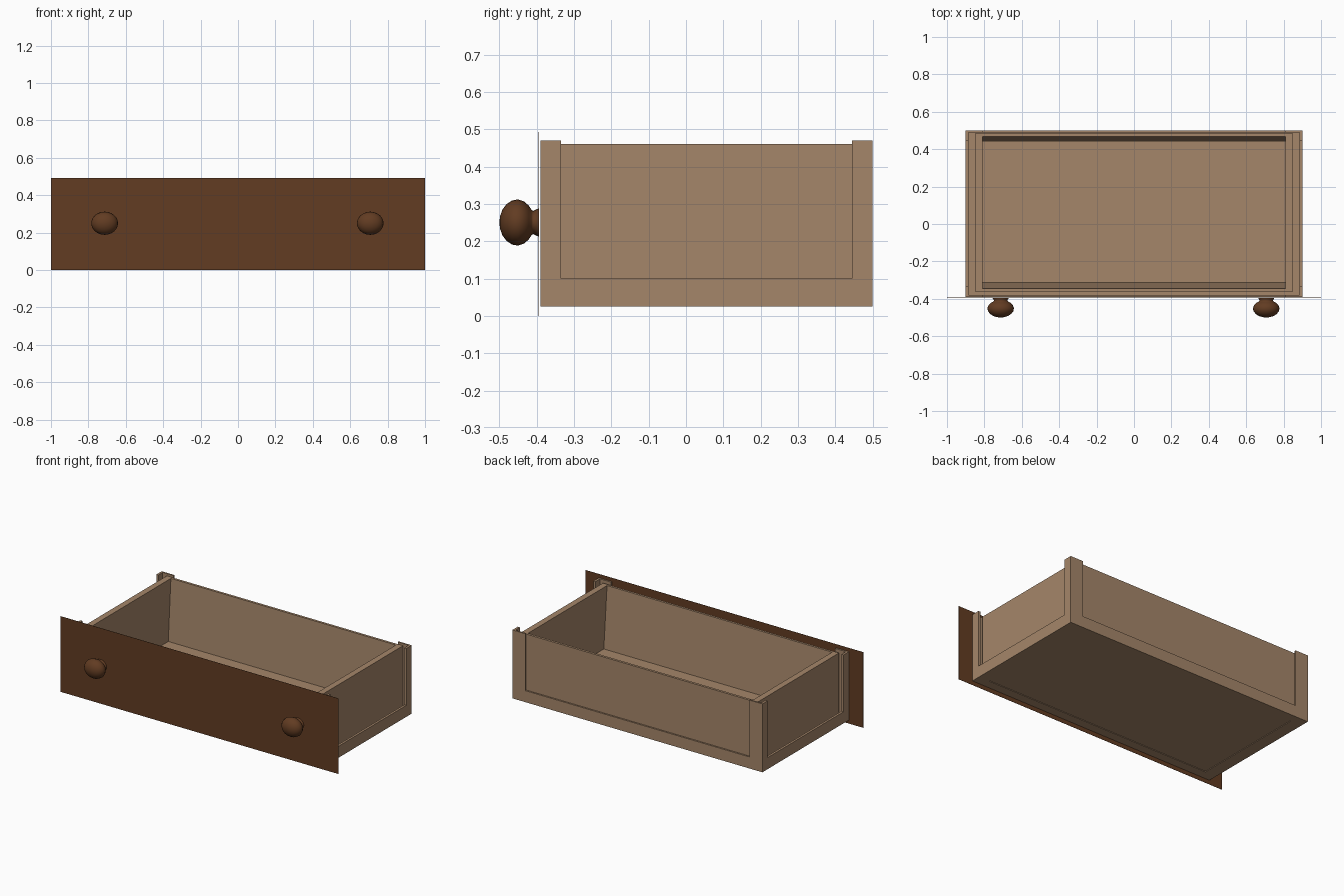
import bpy
import bmesh
import math
from mathutils import Matrix, Vector

cube = bpy.data.objects.get("Cube")
if cube:
    bpy.data.objects.remove(cube, do_unlink=True)


def make_material(name, rgb):
    mat = bpy.data.materials.new(name)
    mat.use_nodes = True
    color = (*rgb, 1)
    mat.diffuse_color = color
    bsdf = mat.node_tree.nodes["Principled BSDF"]
    bsdf.inputs["Base Color"].default_value = color
    bsdf.inputs["Roughness"].default_value = 0.7
    return mat


pale_wood = make_material("pale wood", (0.375, 0.238, 0.142))
dark_wood = make_material("dark wood", (0.122, 0.045, 0.016))


def finish(name, bm, mat):
    bmesh.ops.recalc_face_normals(bm, faces=bm.faces)
    mesh = bpy.data.meshes.new(name)
    bm.to_mesh(mesh)
    bm.free()
    mesh.materials.append(mat)
    obj = bpy.data.objects.new(name, mesh)
    bpy.context.collection.objects.link(obj)
    return obj


def prism(name, points, axis, start, end, mat=pale_wood):
    """Extrude a closed section along x (section in y, z) or z (section in x, y)."""
    bm = bmesh.new()
    if axis == "x":
        verts = [bm.verts.new((start, a, b)) for a, b in points]
        move = Vector((end - start, 0, 0))
    else:
        verts = [bm.verts.new((a, b, start)) for a, b in points]
        move = Vector((0, 0, end - start))
    face = bm.faces.new(verts)
    result = bmesh.ops.extrude_face_region(bm, geom=[face])
    moved = [v for v in result["geom"] if isinstance(v, bmesh.types.BMVert)]
    bmesh.ops.translate(bm, verts=moved, vec=move)
    return finish(name, bm, mat)


def box(name, x, y, z, mat=pale_wood):
    section = [(x[0], y[0]), (x[1], y[0]), (x[1], y[1]), (x[0], y[1])]
    return prism(name, section, "z", z[0], z[1], mat)


# Outer frame limits, frame thickness, and the inner tray
W, FRONT, BACK = 0.9, -0.39, 0.5
BASE, RAIL_TOP, POST_TOP = 0.025, 0.1, 0.47
THICK_X, THICK_Y = 0.015, 0.01
TRAY_OUT, TRAY_IN, TRAY_TOP = 0.85, 0.81, 0.46
FLOOR_LOW, FLOOR_TOP = 0.029, 0.06

# Side walls of the tray, set in behind the lower rails
for side, label in ((-1, "right"), (1, "left")):
    box(label + "_side_wall", sorted((side * TRAY_IN, side * TRAY_OUT)),
        (-0.36, 0.483), (FLOOR_LOW, TRAY_TOP))
    box(label + "_lower_rail", sorted((side * (W - THICK_X), side * W)),
        (FRONT, BACK), (BASE, RAIL_TOP))

# Front and back walls lean outward on the inside
for label, outer, top, bottom, face, sign in (
        ("front", -0.36, -0.345, -0.312, FRONT, 1),
        ("back", 0.483, 0.467, 0.44, BACK, -1)):
    section = [(outer, FLOOR_LOW), (outer, TRAY_TOP), (top, TRAY_TOP),
               (bottom, FLOOR_TOP), (bottom, FLOOR_LOW)]
    prism(label + "_wall", section, "x", -TRAY_IN, TRAY_IN)
    box(label + "_lower_rail", (-W, W), sorted((face, face + sign * THICK_Y)),
        (BASE, RAIL_TOP))

# L-shaped corner posts standing slightly above the walls
for sx, xlabel in ((-1, "right"), (1, "left")):
    for face, sy, ylabel in ((FRONT, 1, "front"), (BACK, -1, "back")):
        near_x, far_x = sx * (W - THICK_X), sx * (W - 0.093)
        near_y, far_y = face + sy * THICK_Y, face + sy * 0.055
        section = [(sx * W, face), (far_x, face), (far_x, near_y),
                   (near_x, near_y), (near_x, far_y), (sx * W, far_y)]
        prism(f"{ylabel}_{xlabel}_post", section, "z", BASE, POST_TOP)

# Floor, and the very shallow border around the underside
box("floor", (-0.886, 0.886), (FRONT + 0.009, BACK - 0.009), (FLOOR_LOW, FLOOR_TOP))
for sx, label in ((-1, "right"), (1, "left")):
    box(label + "_base_border", sorted((sx * 0.82, sx * 0.886)),
        (FRONT + 0.009, BACK - 0.009), (BASE, 0.035))
for label, y in (("front", (FRONT + 0.009, -0.33)), ("back", (0.44, BACK - 0.009))):
    box(label + "_base_border", (-0.83, 0.83), y, (BASE, 0.035))

# Wide, very thin drawer front
box("drawer_front", (-1, 1), (-0.3945, -0.3935), (0, 0.492), dark_wood)

# Turned knobs: radius and depth profile spun about the y axis
profile = [(0.038, -0.394), (0.035, -0.401), (0.031, -0.409), (0.034, -0.414),
           (0.045, -0.421), (0.056, -0.433), (0.062, -0.450), (0.059, -0.466),
           (0.049, -0.481), (0.034, -0.492), (0.017, -0.498), (0, -0.5)]
for x, label in ((-0.713, "right"), (0.707, "left")):
    bm = bmesh.new()
    verts = [bm.verts.new((r, y, 0)) for r, y in profile]
    edges = [bm.edges.new(pair) for pair in zip(verts, verts[1:])]
    bmesh.ops.spin(bm, geom=verts + edges, cent=(0, 0, 0), axis=(0, 1, 0),
                   angle=math.tau, steps=24)
    bmesh.ops.remove_doubles(bm, verts=bm.verts, dist=0.0002)
    stretch = Matrix.Translation((x, 0, 0.25)) @ Matrix.Diagonal((1.15, 1, 1, 1))
    bmesh.ops.transform(bm, matrix=stretch, verts=bm.verts)
    knob = finish(label + "_knob", bm, dark_wood)
    for polygon in knob.data.polygons:
        polygon.use_smooth = True
